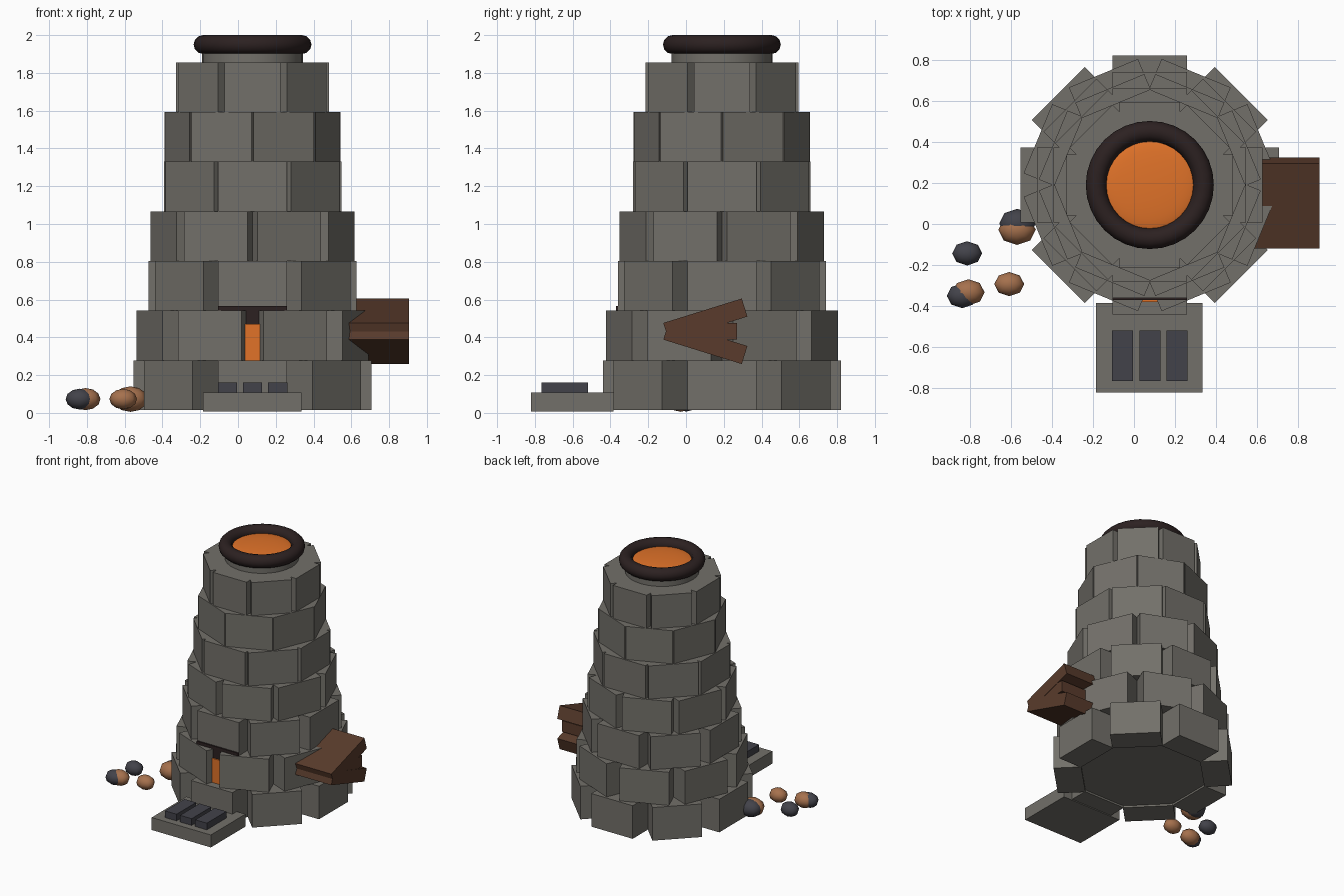
import bpy
from math import cos, sin, pi

cube = bpy.data.objects.get("Cube")
if cube:
    bpy.data.objects.remove(cube, do_unlink=True)

CX, CY = 0.077, 0.19   # tower axis


def material(name, rgb):
    m = bpy.data.materials.new(name)
    m.use_nodes = True
    m.diffuse_color = (*rgb, 1)
    m.node_tree.nodes["Principled BSDF"].inputs["Base Color"].default_value = (*rgb, 1)
    return m


stone = material("grey_stone", (0.17, 0.162, 0.143))
charcoal = material("charcoal_grey", (0.055, 0.055, 0.068))
wood = material("brown_wood", (0.1, 0.044, 0.025))
soot = material("sooty_black", (0.025, 0.015, 0.015))
glow = material("glowing_orange", (0.75, 0.17, 0.022))
ore = material("copper_ore", (0.38, 0.165, 0.075))


def finish(name, mat, smooth=False):
    ob = bpy.context.object
    ob.name = ob.data.name = name
    ob.data.materials.append(mat)
    if smooth:
        bpy.ops.object.shade_smooth_by_angle(angle=pi / 3)
    return ob


def box(name, mat, centre, size, rot=(0, 0, 0)):
    bpy.ops.mesh.primitive_cube_add(size=1, location=centre, rotation=rot)
    bpy.context.object.scale = size
    return finish(name, mat)


def span(name, mat, x, y, z):
    pairs = (x, y, z)
    return box(name, mat, [(a + b) / 2 for a, b in pairs], [b - a for a, b in pairs])


def ellipsoid(name, mat, centre, radii, segments=8, rings=6):
    bpy.ops.mesh.primitive_uv_sphere_add(segments=segments, ring_count=rings, radius=1, location=centre)
    bpy.context.object.scale = radii
    ob = finish(name, mat)
    bpy.ops.object.shade_smooth()
    return ob


# Tapering courses of stone blocks, every other one turned half a block
COURSE = 0.263
DEPTH = 0.2
for i in range(7):
    top = i == 6
    outer = 0.405 if top else 0.63 - 0.04 * i
    width = 0.296 if top else 0.364
    for k in range(8):
        a = (k + 0.5 * (i % 2)) * pi / 4
        r = outer - DEPTH / 2
        box(f"course_{i + 1}_block_{k + 1}", stone,
            (CX + r * cos(a), CY + r * sin(a), 0.015 + COURSE * (i + 0.5)),
            (DEPTH, width, COURSE), (0, 0, a))

# Inner core and chimney collar
bpy.ops.mesh.primitive_cone_add(vertices=32, radius1=0.46, radius2=0.26, depth=1.82,
                                location=(CX, CY, 0.94))
finish("core", stone, True)
bpy.ops.mesh.primitive_cylinder_add(vertices=32, radius=0.267, depth=0.1, location=(CX, CY, 1.88))
finish("collar", stone, True)

# Rim and molten pool
bpy.ops.mesh.primitive_torus_add(major_segments=32, minor_segments=12, major_radius=0.262,
                                 minor_radius=0.05, location=(CX, CY, 1.95))
finish("rim", soot, True)
ellipsoid("molten_pool", glow, (CX, CY, 1.945), (0.222, 0.222, 0.025), 24, 8)

# Furnace mouth seen through the gap in the second course
span("mouth_frame", soot, (CX - 0.182, CX + 0.182), (-0.371, -0.2), (0.2, 0.565))
span("mouth_glow", glow, (CX - 0.12, CX + 0.12), (-0.38, -0.3), (0.2, 0.47))

# Hearth slab with ingots
span("hearth_slab", stone, (-0.185, 0.335), (-0.82, -0.385), (0.008, 0.107))
for k in range(3):
    x = CX + (k - 1) * 0.133
    span(f"ingot_{k + 1}", charcoal, (x - 0.051, x + 0.051), (-0.765, -0.52), (0.1, 0.16))

# Bellows: two angled boards with a block between
for name, s in (("upper", 1), ("lower", -1)):
    box(f"bellows_{name}_board", wood, (0.725, 0.1025, 0.432 + s * 0.061),
        (0.36, 0.435, 0.1), (s * 0.302, 0, 0))
span("bellows_core", wood, (0.55, 0.903), (-0.03, 0.27), (0.388, 0.476))

# Scattered lumps of ore and coal
lumps = (
    ("coal", charcoal, -0.813, -0.143, 1),
    ("ore", ore, -0.608, -0.293, 1),
    ("ore", ore, -0.807, -0.333, 1.08),
    ("coal", charcoal, -0.838, -0.35, 1.02),
    ("ore", ore, -0.57, -0.028, 1.25),
    ("coal", charcoal, -0.568, 0.002, 1.22),
)
for k, (name, mat, x, y, s) in enumerate(lumps):
    ellipsoid(f"{name}_lump_{k + 1}", mat, (x, y, 0.073), (0.073 * s, 0.059 * s, 0.054 * s))
